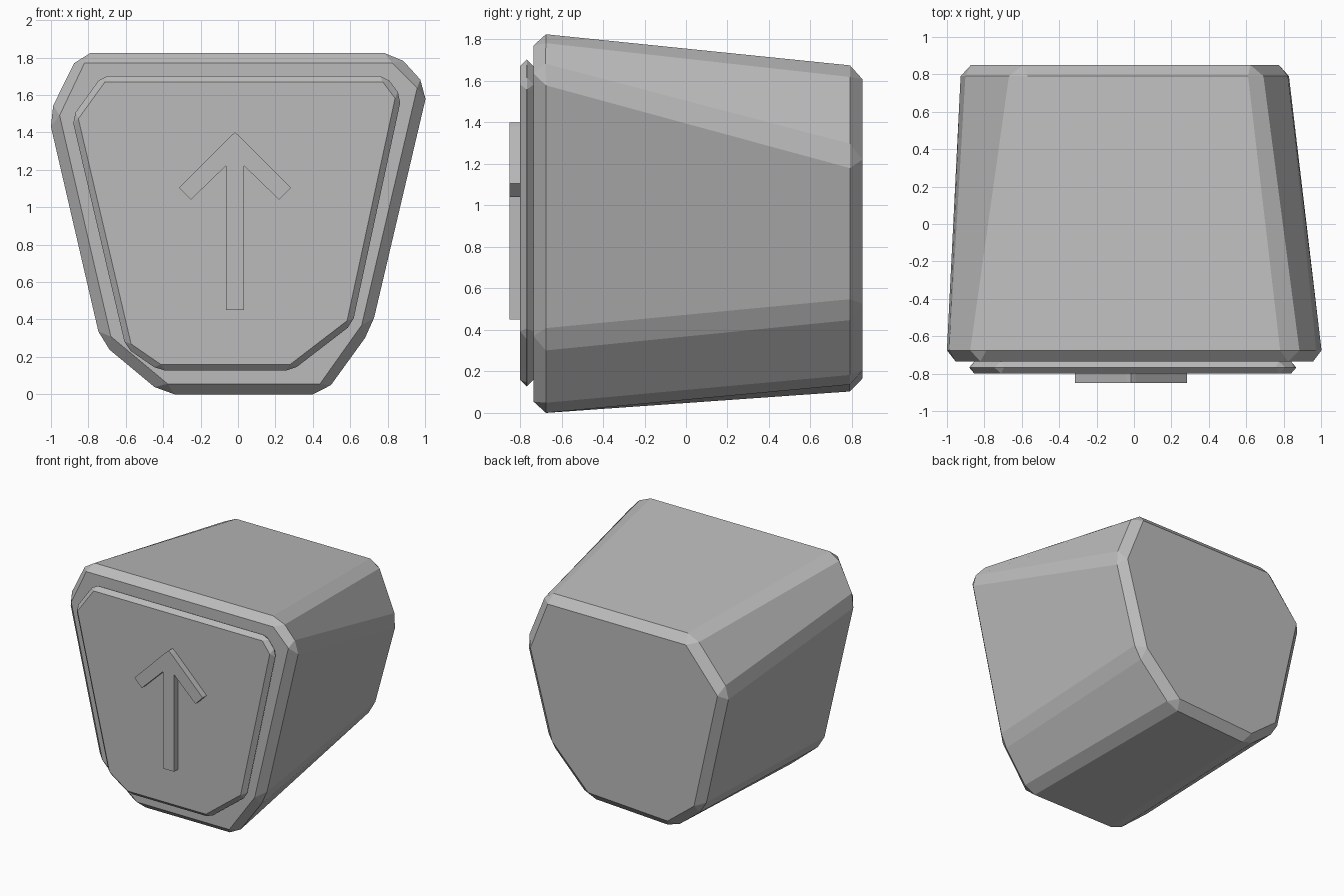
import bpy, bmesh

if "Cube" in bpy.data.objects:
    bpy.data.objects.remove(bpy.data.objects["Cube"])

grey = bpy.data.materials.new("stone_grey")
grey.diffuse_color = (0.5, 0.5, 0.5, 1)
grey.use_nodes = True
grey.node_tree.nodes["Principled BSDF"].inputs["Base Color"].default_value = grey.diffuse_color


def loft(name, front, back, y0, y1, bevel=0):
    """Solid between a front and a back outline of (x, z) points."""
    bm = bmesh.new()
    f = [bm.verts.new((x, y0, z)) for x, z in front]
    b = [bm.verts.new((x, y1, z)) for x, z in back]
    n = len(f)
    bm.faces.new(f)
    bm.faces.new(b[::-1])
    for i in range(n):
        j = (i + 1) % n
        bm.faces.new((f[i], b[i], b[j], f[j]))
    bmesh.ops.recalc_face_normals(bm, faces=bm.faces)
    me = bpy.data.meshes.new(name)
    bm.to_mesh(me)
    bm.free()
    me.materials.append(grey)
    ob = bpy.data.objects.new(name, me)
    bpy.context.collection.objects.link(ob)
    if bevel:
        m = ob.modifiers.new("chamfer", 'BEVEL')
        m.width = bevel
        m.segments = 1
        m.limit_method = 'NONE'
        m.use_clamp_overlap = False
    return ob


def mix(a, b, t):
    return [(p[0] + (q[0] - p[0]) * t, p[1] + (q[1] - p[1]) * t) for p, q in zip(a, b)]


# tapered stone body: outlines near each end, extended to the chamfered end caps
near = [(-0.85, 1.825), (-1.014, 1.49), (-0.733, 0.277), (-0.40, 0.0),
        (0.462, 0.0), (0.714, 0.35), (1.017, 1.64), (0.842, 1.825)]
far = [(-0.63, 1.675), (-0.94, 1.30), (-0.72, 0.31), (-0.45, 0.10),
       (0.30, 0.14), (0.64, 0.49), (0.845, 1.24), (0.67, 1.675)]
loft("stone_body", mix(near, far, -0.04), mix(near, far, 1.04), -0.735, 0.85, 0.06)

# raised front panel
panel = [(-0.727, 1.703), (-0.888, 1.48), (-0.60, 0.25), (-0.422, 0.127),
         (0.289, 0.127), (0.612, 0.375), (0.874, 1.59), (0.79, 1.703)]
loft("front_panel", panel, panel, -0.80, -0.735, 0.032)

# arrow relief, mirrored about its own centre line
cx = -0.016
half = [(0.048, 0.45), (0.048, 1.222), (0.236, 1.04), (0.30, 1.105), (0.025, 1.38)]
arrow = ([(cx + x, z) for x, z in half] + [(cx, 1.40)]
         + [(cx - x, z) for x, z in reversed(half)])
loft("arrow_relief", arrow, arrow, -0.85, -0.795)
